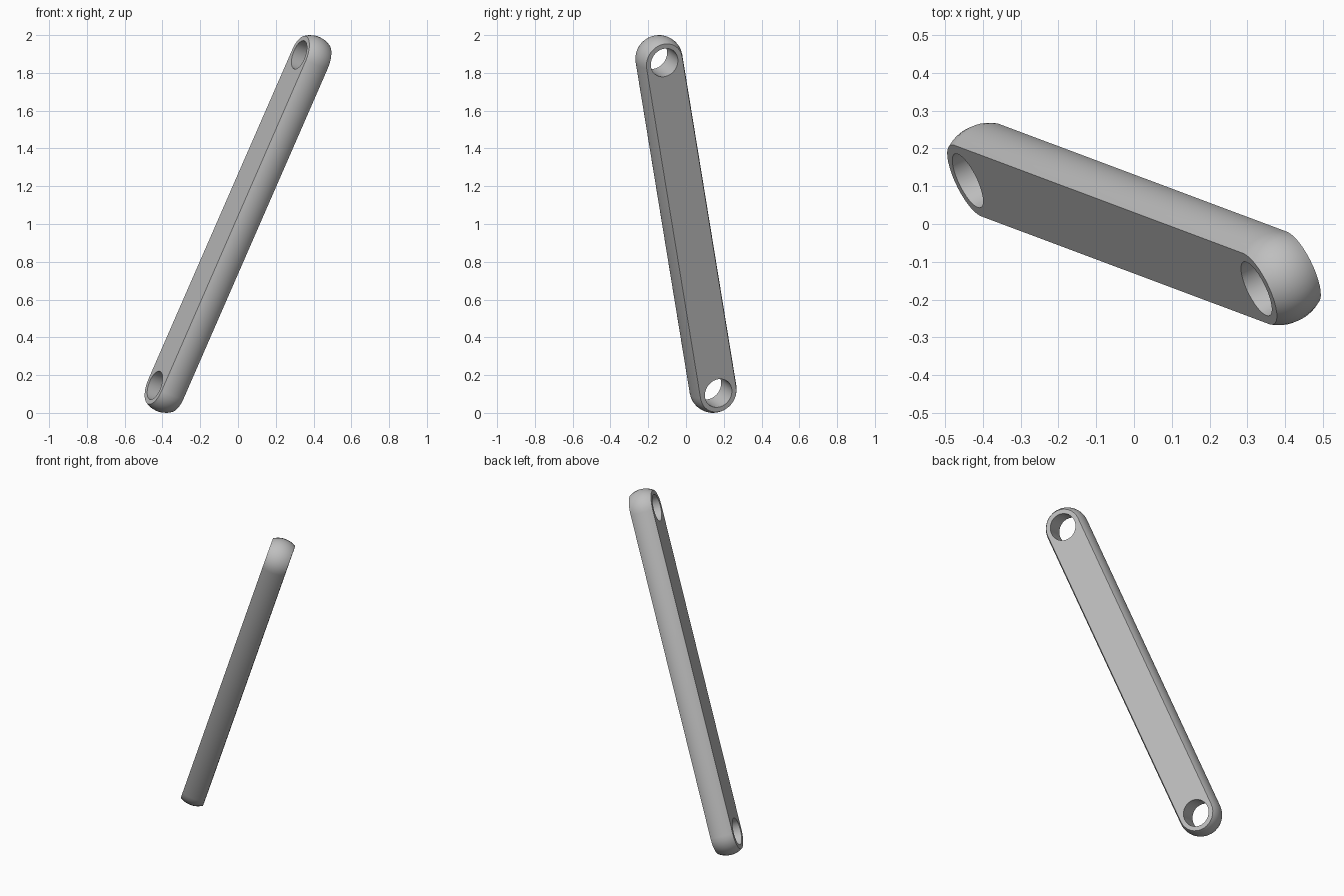
import bpy
import bmesh
from math import pi, sin, cos, asin, radians
from mathutils import Vector, Matrix

if "Cube" in bpy.data.objects:
    bpy.data.objects.remove(bpy.data.objects["Cube"], do_unlink=True)

# Main sizes
END = Vector((0.382, -0.143, 0.875))   # from middle to upper pivot
HALF = END.length
R = 0.125                              # radius of rounded edge
T = 0.068                              # half thickness between flat faces
HOLE = 0.079
ARC = 16                               # segments per half circle
BANDS = 10

# Plain grey finish
grey = bpy.data.materials.new("plain_grey")
grey.use_nodes = True
colour = (0.52, 0.52, 0.52, 1)
grey.diffuse_color = colour
grey.node_tree.nodes["Principled BSDF"].inputs["Base Color"].default_value = colour

bm = bmesh.new()


def add_loop(points):
    return [bm.verts.new(p) for p in points]


def stadium(radius, h):
    pts = []
    for side in (1, -1):
        for i in range(ARC + 1):
            a = -pi / 2 + pi * i / ARC
            pts.append((side * (HALF + radius * cos(a)), side * radius * sin(a), h))
    return add_loop(pts)


def circle(cx, h):
    n = ARC * 2
    return add_loop([(cx + HOLE * cos(2 * pi * i / n), HOLE * sin(2 * pi * i / n), h)
                     for i in range(n)])


def skin(a, b):
    for i in range(len(a)):
        j = (i + 1) % len(a)
        bm.faces.new((a[i], a[j], b[j], b[i]))


def rim(loop):
    return [bm.edges.get((v, loop[(i + 1) % len(loop)])) for i, v in enumerate(loop)]


# Bulging outer wall
limit = asin(T / R)
angles = [limit * (2 * k / BANDS - 1) for k in range(BANDS + 1)]
rings = [stadium(R * cos(a), R * sin(a)) for a in angles]
for lower, upper in zip(rings, rings[1:]):
    skin(lower, upper)

# Through holes
holes = [(circle(s * HALF, -T), circle(s * HALF, T)) for s in (-1, 1)]
for lower, upper in holes:
    skin(lower, upper)

# Flat faces around the holes
for k, ring in enumerate((rings[0], rings[-1])):
    edges = rim(ring)
    for pair in holes:
        edges += rim(pair[k])
    bmesh.ops.triangle_fill(bm, edges=edges, use_beauty=True, normal=(0, 0, 2 * k - 1))
bmesh.ops.recalc_face_normals(bm, faces=bm.faces)

# Tilt the bar into place
u = END.normalized()
n = Vector((0.86, 0.42, -0.30))
n = (n - u * n.dot(u)).normalized()
w = n.cross(u)
tilt = Matrix((u, w, n)).transposed().to_4x4()
bm.transform(Matrix.Translation((0, 0, 1)) @ tilt)

mesh = bpy.data.meshes.new("link_bar")
bm.to_mesh(mesh)
bm.free()
mesh.materials.append(grey)
bar = bpy.data.objects.new("link_bar", mesh)
bpy.context.collection.objects.link(bar)

bpy.ops.object.select_all(action="DESELECT")
bar.select_set(True)
bpy.context.view_layer.objects.active = bar
bpy.ops.object.shade_smooth_by_angle(angle=radians(30))
